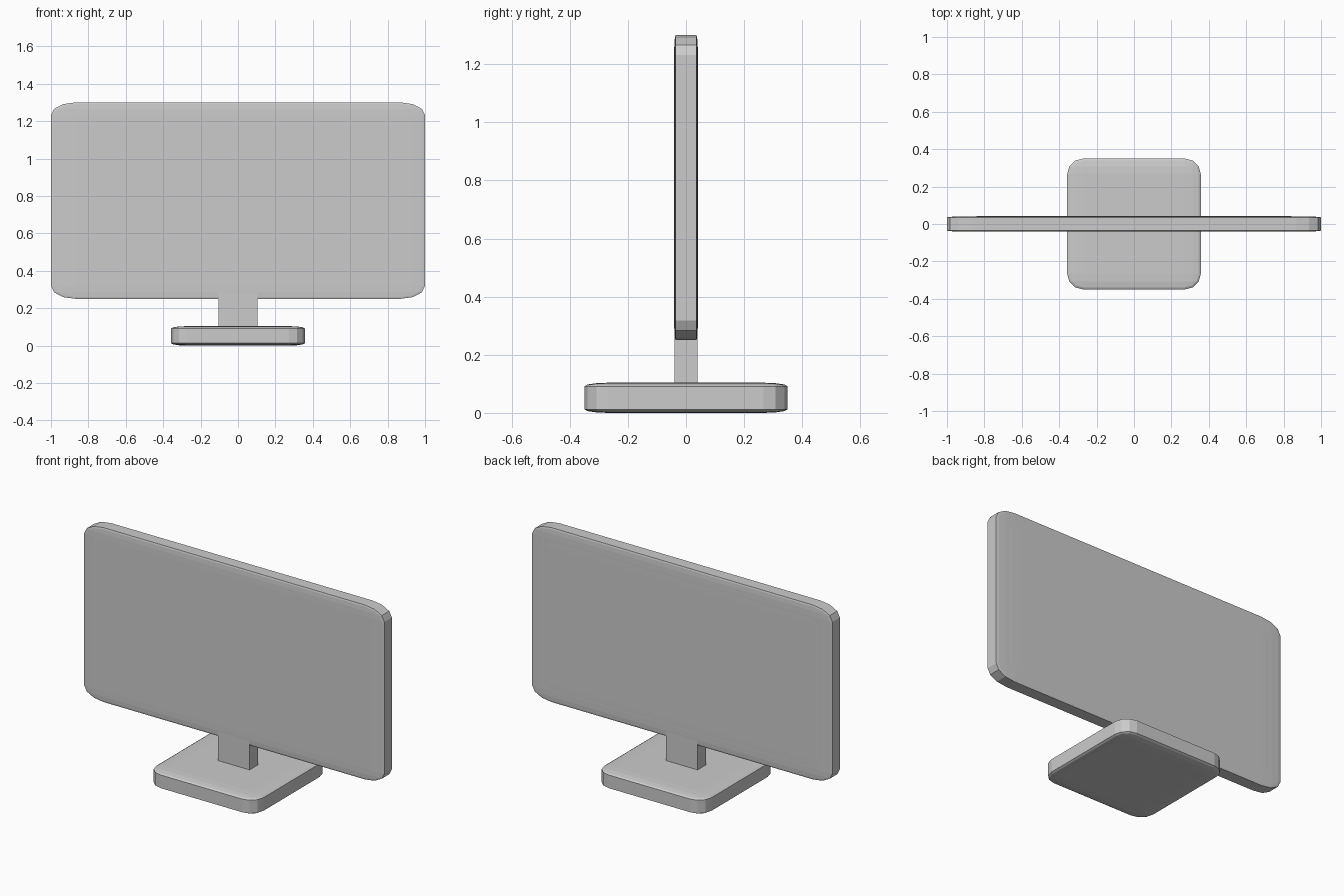
import bpy

if "Cube" in bpy.data.objects:
    bpy.data.objects.remove(bpy.data.objects["Cube"])


def block(name, size, centre, bevel=0.0, segments=3):
    """Stretched unit cube; the bevel is made before scaling, so it stretches too."""
    bpy.ops.mesh.primitive_cube_add(size=1, location=centre)
    ob = bpy.context.object
    ob.name = name
    ob.scale = size
    if bevel:
        mod = ob.modifiers.new("rounded_edges", 'BEVEL')
        mod.width = bevel
        mod.segments = segments
    return ob


# Display housing
block("display_housing", (2.0, 0.082, 1.05), (0, 0, 0.775), 0.065)

# Barely raised panel on the rear of the housing
block("rear_panel", (1.82, 0.02, 0.90), (0, 0.0315, 0.775), 0.05)

# Neck, running slightly into base and housing
block("stand_neck", (0.21, 0.08, 0.24), (0, 0, 0.18))

# Foot plate
block("stand_base", (0.715, 0.70, 0.104), (0, 0, 0.052), 0.12)
